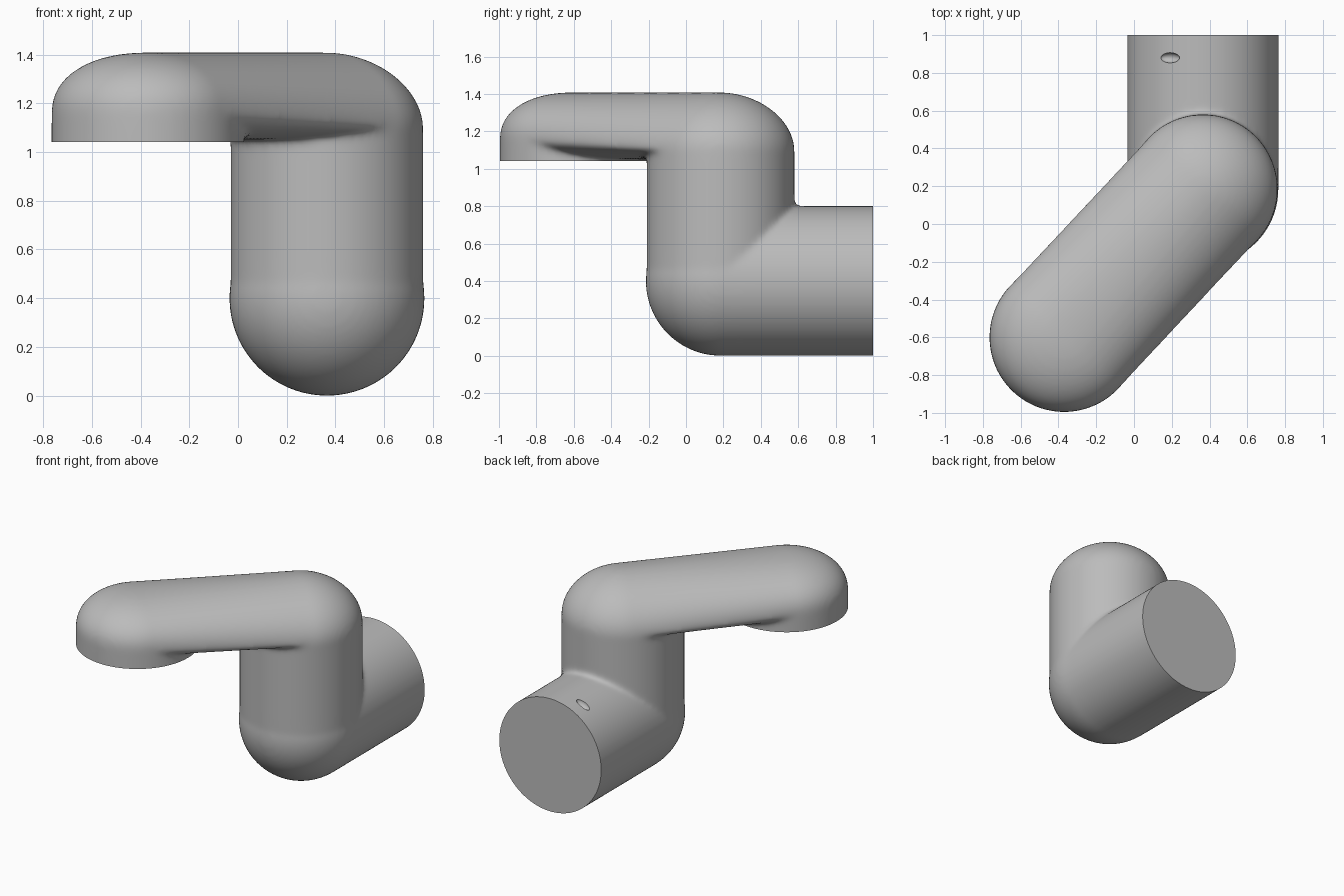
import bpy, bmesh, math
from mathutils import Vector, Matrix

if "Cube" in bpy.data.objects:
    bpy.data.objects.remove(bpy.data.objects["Cube"])

grey = bpy.data.materials.new("mid_grey")
grey.use_nodes = True
colour = (0.5, 0.5, 0.5, 1)
grey.diffuse_color = colour
grey.node_tree.nodes["Principled BSDF"].inputs["Base Color"].default_value = colour

R = 0.4
elbow = Vector((0.365, 0.185, R))      # corner of the standing tube and the pipe
cup = Vector((-0.37, -0.6, 0))         # centre of the open end


def make_object(name, bm):
    bmesh.ops.recalc_face_normals(bm, faces=bm.faces)
    mesh = bpy.data.meshes.new(name)
    bm.to_mesh(mesh)
    bm.free()
    mesh.materials.append(grey)
    ob = bpy.data.objects.new(name, mesh)
    bpy.context.collection.objects.link(ob)
    return ob


def tube(bm, start, end, radius):
    start, end = Vector(start), Vector(end)
    axis = end - start
    turn = axis.to_track_quat('Z', 'Y').to_matrix().to_4x4()
    bmesh.ops.create_cone(bm, cap_ends=True, segments=128, radius1=radius,
                          radius2=radius, depth=axis.length,
                          matrix=Matrix.Translation((start + end) / 2) @ turn)


def arm(bm):
    # Stadium-shaped rings, domed on top and rounded below
    along = math.atan2(cup.y - elbow.y, cup.x - elbow.x)
    levels, half = 32, 40
    rings = []
    for i in range(levels + 1):
        t = math.pi * (i / levels - 0.5) * 0.995
        ring = []
        for centre, turn, mid, power in ((cup, -0.5, 1.16, 2.2), (elbow, 0.5, 1.1, 1.9)):
            n = power if t > 0 else 2
            radius = 0.395 * math.cos(t) ** (2 / n)
            height = 1.408 - mid if t > 0 else mid - 1.05
            z = mid + math.copysign(height * abs(math.sin(t)) ** (2 / n), t)
            for k in range(half + 1):
                a = along + math.pi * (turn + k / half)
                ring.append(bm.verts.new((centre.x + radius * math.cos(a),
                                          centre.y + radius * math.sin(a), z)))
        rings.append(ring)
    for low, high in zip(rings, rings[1:]):
        for k in range(len(low)):
            j = (k + 1) % len(low)
            bm.faces.new((low[k], low[j], high[j], high[k]))
    bm.faces.new(rings[0])
    bm.faces.new(rings[-1])


# Overlapping solids of the bent tube
bm = bmesh.new()
tube(bm, elbow, (elbow.x, elbow.y, 1.11), 0.395)
tube(bm, elbow, (elbow.x, 1.08, R), R)
bmesh.ops.create_uvsphere(bm, u_segments=96, v_segments=64, radius=R,
                          matrix=Matrix.Translation(elbow))
tube(bm, (cup.x, cup.y, 0.96), (cup.x, cup.y, 1.17), 0.395)
arm(bm)
body = make_object("bent_pipe", bm)

# Cutters that leave flat ends and a small hole in the pipe
cutters = []
bm = bmesh.new()
tube(bm, (elbow.x, 1.0, R), (elbow.x, 1.3, R), 0.6)
cutters.append(make_object("pipe_end_cutter", bm))
bm = bmesh.new()
tube(bm, (cup.x, cup.y, 0.8), (cup.x, cup.y, 1.04), 0.46)
cutters.append(make_object("open_end_cutter", bm))
bm = bmesh.new()
lean = Matrix.Rotation(-0.45, 4, 'Y')
bmesh.ops.create_uvsphere(bm, u_segments=32, v_segments=16, radius=1,
                          matrix=Matrix.Translation((0.19, 0.88, 0.76)) @ lean
                          @ Matrix.Diagonal((0.055, 0.027, 0.03, 1)))
cutters.append(make_object("hole_cutter", bm))

# Merge the solids, soften the joints, then trim
remesh = body.modifiers.new("merge", 'REMESH')
remesh.mode = 'VOXEL'
remesh.voxel_size = 0.014
soften = body.modifiers.new("soften", 'SMOOTH')
soften.factor = 0.5
soften.iterations = 14
for cutter in cutters:
    trim = body.modifiers.new("trim", 'BOOLEAN')
    trim.operation = 'DIFFERENCE'
    trim.solver = 'EXACT'
    trim.object = cutter
    cutter.hide_render = True

for ob in bpy.context.selected_objects:
    ob.select_set(False)
bpy.context.view_layer.objects.active = body
body.select_set(True)
for name in [m.name for m in body.modifiers]:
    bpy.ops.object.modifier_apply(modifier=name)
for cutter in cutters:
    bpy.data.objects.remove(cutter)
bpy.ops.object.shade_smooth_by_angle(angle=math.radians(35))
